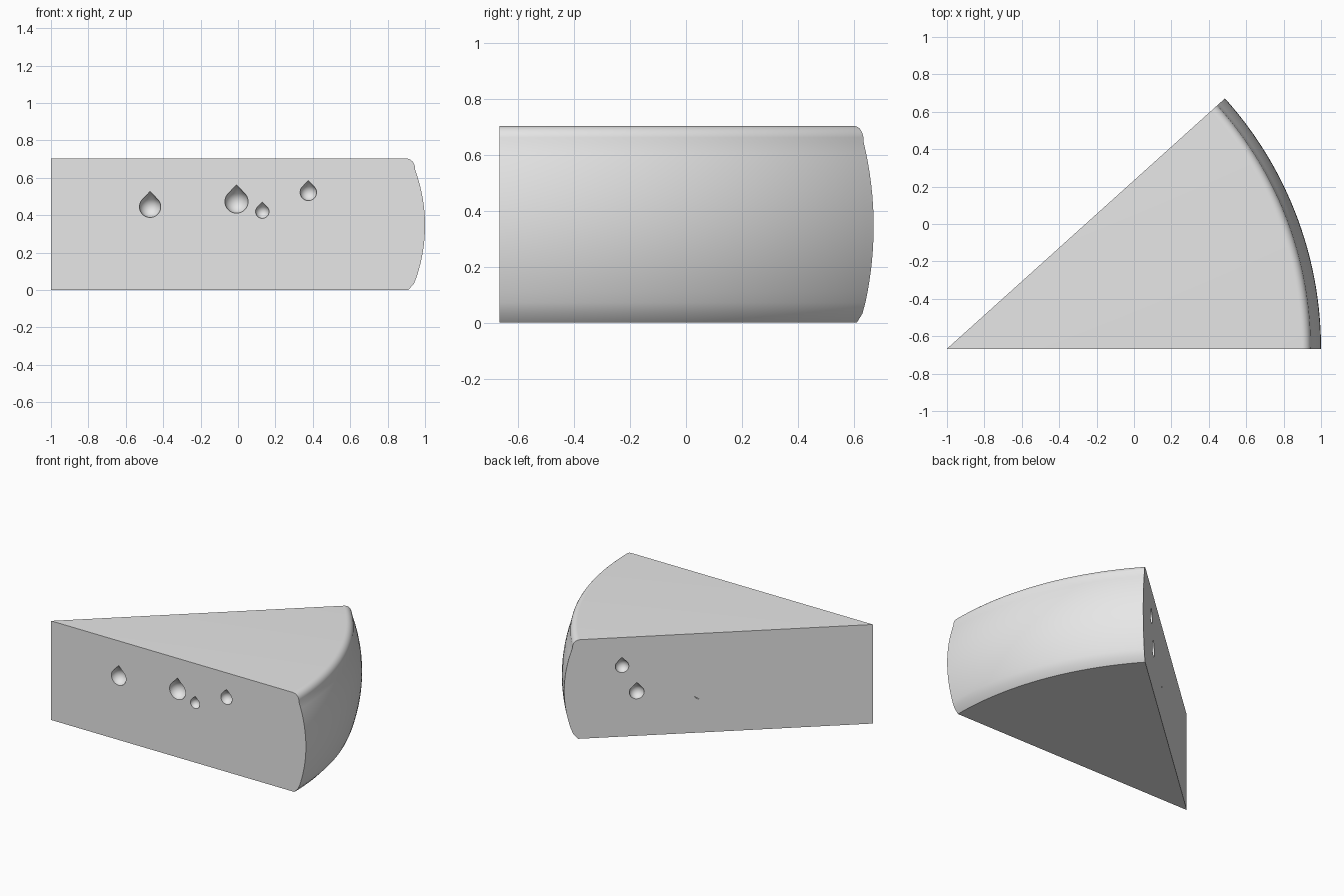
import bpy, bmesh, math
from mathutils import Matrix, Vector

if "Cube" in bpy.data.objects:
    bpy.data.objects.remove(bpy.data.objects["Cube"], do_unlink=True)

HEIGHT, ANGLE, STEPS = 0.703, math.radians(42), 40
APEX = Vector((-1, -0.667, 0))

grey = bpy.data.materials.new("plain_grey")
grey.use_nodes = True
grey.diffuse_color = (0.8, 0.8, 0.8, 1)
grey.node_tree.nodes["Principled BSDF"].inputs["Base Color"].default_value = (0.8, 0.8, 0.8, 1)


def make_object(name, bm):
    bmesh.ops.recalc_face_normals(bm, faces=bm.faces)
    mesh = bpy.data.meshes.new(name)
    bm.to_mesh(mesh)
    bm.free()
    mesh.materials.append(grey)
    obj = bpy.data.objects.new(name, mesh)
    bpy.context.collection.objects.link(obj)
    return obj


def on_slice(radius, angle, z):
    return APEX + Vector((radius * math.cos(angle), radius * math.sin(angle), z))


# Rind outline: chamfered foot, bulging side, rounded top edge
rind = [(1.91, 0), (1.94, 0.033)]
for i in range(1, 17):
    z = 0.033 + 0.612 * i / 16
    rind.append((2 - 0.055 * ((z - 0.345) / 0.305) ** 2, z))
for i in range(1, 9):
    a = math.pi / 2 * i / 8
    rind.append((1.898 + 0.048 * math.cos(a), 0.653 + 0.05 * math.sin(a)))

# Wedge: the outline swept round the apex, closed by flat faces
bm = bmesh.new()
foot, crown = bm.verts.new(APEX), bm.verts.new(on_slice(0, 0, HEIGHT))
rows = [[bm.verts.new(on_slice(r, ANGLE * s / STEPS, z)) for r, z in rind]
        for s in range(STEPS + 1)]
for a, b in zip(rows, rows[1:]):
    for i in range(len(rind) - 1):
        bm.faces.new((a[i], b[i], b[i + 1], a[i + 1]))
bm.faces.new([foot] + [row[0] for row in rows])
bm.faces.new([crown] + [row[-1] for row in rows])
for row in (rows[0], rows[-1]):
    bm.faces.new([foot] + row + [crown])
wedge = make_object("cheese_wedge", bm)


# Drop-shaped holes: a ball drawn up to a point along its tangent cone
def add_drop(bm, centre, radius, tip=1.45):
    touch = math.asin(1 / tip)
    profile = [(0, -1)]
    for i in range(1, 17):
        a = -math.pi / 2 + (touch + math.pi / 2) * i / 16
        profile.append((math.cos(a), math.sin(a)))
    profile.append((0, tip))
    verts = [bm.verts.new(centre + radius * Vector((x, 0, z))) for x, z in profile]
    edges = [bm.edges.new(pair) for pair in zip(verts, verts[1:])]
    bmesh.ops.spin(bm, geom=verts + edges, cent=centre, axis=(0, 0, 1),
                   angle=2 * math.pi, steps=32, use_merge=False)


# Each hole: distance from the apex, height, radius
front_holes = [(0.53, 0.445, 0.057), (0.992, 0.473, 0.062),
               (1.13, 0.419, 0.036), (1.376, 0.522, 0.044)]
back_holes = [(1.625, 0.498, 0.044), (1.53, 0.31, 0.048), (1.126, 0.273, 0.034)]
bm = bmesh.new()
for angle, holes in ((0, front_holes), (ANGLE, back_holes)):
    for distance, z, radius in holes:
        add_drop(bm, on_slice(distance, angle, z), radius)
bmesh.ops.remove_doubles(bm, verts=bm.verts, dist=0.0005)
cutter = make_object("hole_cutter", bm)
cutter.hide_render = True

cut = wedge.modifiers.new("holes", "BOOLEAN")
cut.operation, cut.solver, cut.object = "DIFFERENCE", "EXACT", cutter
bpy.ops.object.select_all(action="DESELECT")
bpy.context.view_layer.objects.active = wedge
wedge.select_set(True)
bpy.ops.object.modifier_apply(modifier=cut.name)
bpy.data.objects.remove(cutter, do_unlink=True)
bpy.ops.object.shade_smooth_by_angle(angle=math.radians(30))
